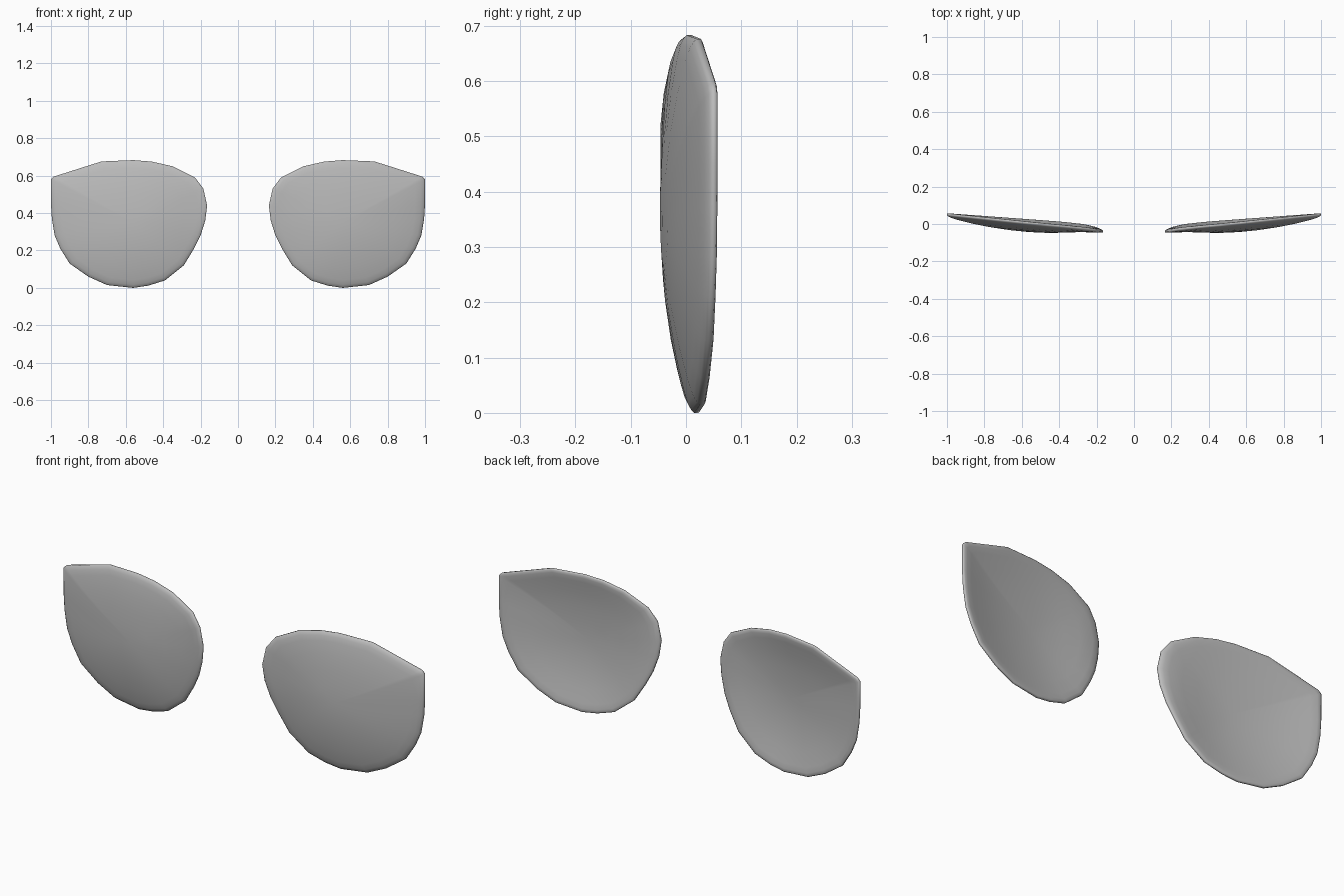
import bpy
import bmesh
import math

# Remove the default cube
default_cube = bpy.data.objects.get("Cube")
if default_cube:
    bpy.data.objects.remove(default_cube, do_unlink=True)

# Single lens colour
lens_grey = bpy.data.materials.new("lens_grey")
lens_grey.use_nodes = True
GREY = (0.5, 0.5, 0.5, 1.0)
lens_grey.diffuse_color = GREY
lens_grey.node_tree.nodes["Principled BSDF"].inputs["Base Color"].default_value = GREY

# Outline of the left lens in x and z, starting at the outer top corner
OUTLINE = [
    (1.0, 0.58), (0.985, 0.595), (0.73, 0.676), (0.56, 0.683), (0.46, 0.675),
    (0.35, 0.65), (0.23, 0.59), (0.185, 0.53), (0.165, 0.44), (0.175, 0.36),
    (0.2, 0.28), (0.235, 0.21), (0.29, 0.12), (0.39, 0.04), (0.48, 0.012),
    (0.56, 0.0), (0.7, 0.015), (0.8, 0.06), (0.9, 0.13), (0.95, 0.21),
    (0.98, 0.28), (0.995, 0.37), (1.0, 0.45),
]
CENTRE_X, CENTRE_Z = 0.56, 0.35
DOME = 0.05

# Rings from rim to middle: fraction of the outline, half thickness
RINGS = [(1.0, 0.004), (0.985, 0.008), (0.95, 0.011), (0.88, 0.012),
         (0.7, 0.012), (0.48, 0.012), (0.24, 0.012)]
MIDDLE_HALF = 0.012


def mid_surface(x, z, fraction):
    """Depth of the curved lens halfway between front and back."""
    wrap = 0.073 * x - 0.022 - 0.03 * math.exp((0.165 - x) / 0.06)
    brow = 0.03 * (1 - x) * max(0, (z - 0.45) / 0.23)
    return wrap - brow - DOME * (1 - fraction ** 2)


def add_ring(bm, side, fraction, offset):
    ring = []
    for px, pz in OUTLINE:
        x = CENTRE_X + (px - CENTRE_X) * fraction
        z = CENTRE_Z + (pz - CENTRE_Z) * fraction
        y = mid_surface(x, z, fraction) + offset
        ring.append(bm.verts.new((side * x, y, z)))
    return ring


def bridge(bm, first, second):
    count = len(first)
    for i in range(count):
        j = (i + 1) % count
        bm.faces.new((first[i], first[j], second[j], second[i]))


def make_lens(name, side):
    bm = bmesh.new()
    rims = []
    # Front and back skins, each closed by a fan in the middle
    for facing in (-1, 1):
        rings = [add_ring(bm, side, fraction, facing * half)
                 for fraction, half in RINGS]
        for outer, inner in zip(rings, rings[1:]):
            bridge(bm, outer, inner)
        y = mid_surface(CENTRE_X, CENTRE_Z, 0) + facing * MIDDLE_HALF
        hub = bm.verts.new((side * CENTRE_X, y, CENTRE_Z))
        last = rings[-1]
        for a, b in zip(last, last[1:] + last[:1]):
            bm.faces.new((a, b, hub))
        rims.append(rings[0])
    # Thin edge joining the skins
    bridge(bm, rims[0], rims[1])
    bmesh.ops.recalc_face_normals(bm, faces=bm.faces)
    for face in bm.faces:
        face.smooth = True
    mesh = bpy.data.meshes.new(name)
    bm.to_mesh(mesh)
    bm.free()
    mesh.materials.append(lens_grey)
    lens = bpy.data.objects.new(name, mesh)
    bpy.context.collection.objects.link(lens)
    return lens


make_lens("left_lens", 1)
make_lens("right_lens", -1)
